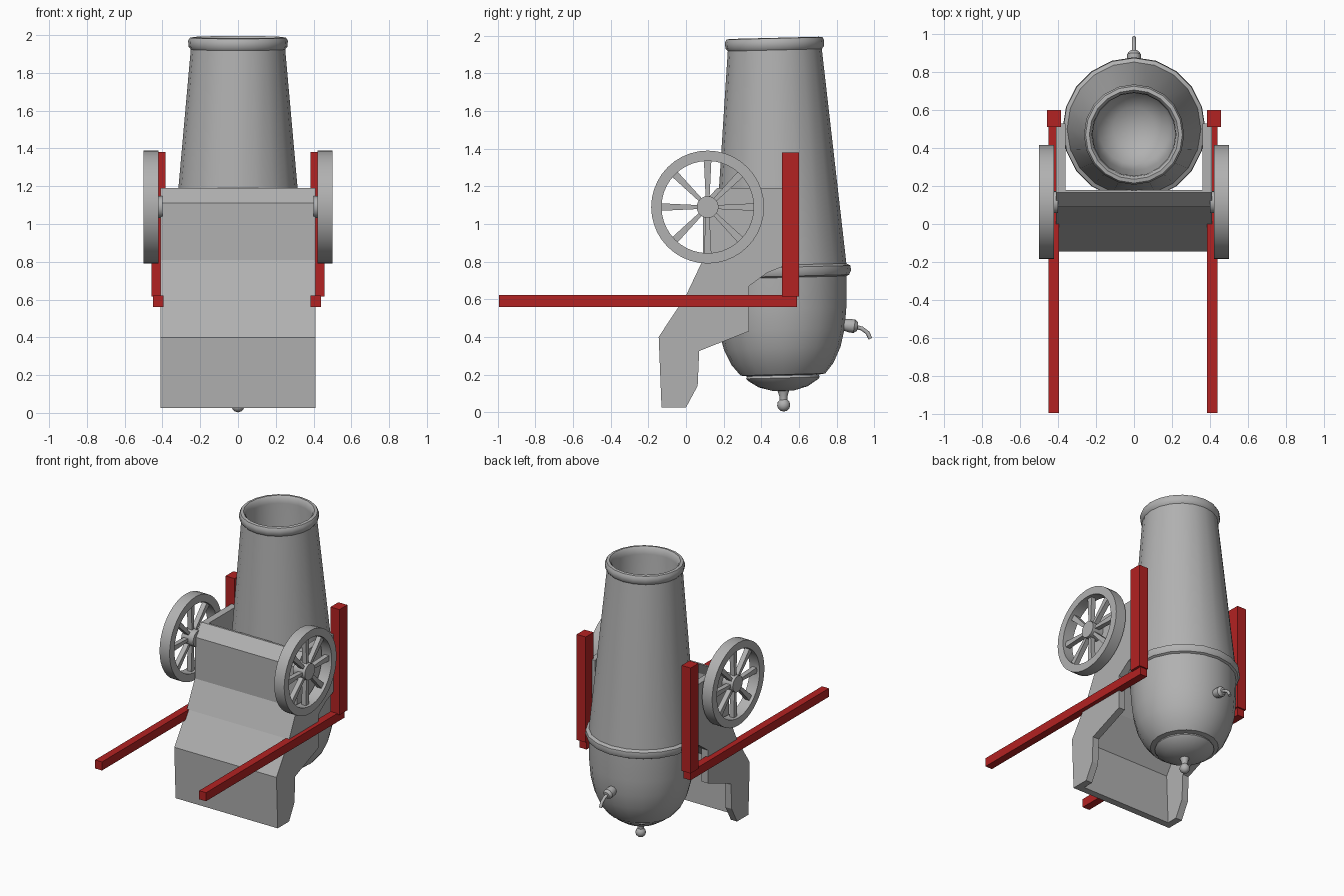
import bpy, bmesh, math
from mathutils import Matrix, Vector

cube = bpy.data.objects.get("Cube")
if cube:
    bpy.data.objects.remove(cube, do_unlink=True)


def material(name, rgb):
    m = bpy.data.materials.new(name)
    m.use_nodes = True
    m.diffuse_color = (*rgb, 1)
    m.node_tree.nodes["Principled BSDF"].inputs["Base Color"].default_value = (*rgb, 1)
    return m


GREY = material("iron_grey", (0.44, 0.44, 0.44))
RED = material("painted_red", (0.45, 0.016, 0.016))


def finish(name, bm, mat, smooth=False):
    bmesh.ops.recalc_face_normals(bm, faces=bm.faces)
    mesh = bpy.data.meshes.new(name)
    bm.to_mesh(mesh)
    bm.free()
    mesh.materials.append(mat)
    ob = bpy.data.objects.new(name, mesh)
    bpy.context.collection.objects.link(ob)
    if smooth:
        bpy.ops.object.select_all(action='DESELECT')
        ob.select_set(True)
        bpy.context.view_layer.objects.active = ob
        bpy.ops.object.shade_smooth_by_angle(angle=math.radians(35))
    return ob


def lathe(name, profile, steps, closed=False, smooth=True):
    """Spin (radius, height) points around z."""
    bm = bmesh.new()
    vs = [bm.verts.new((r, 0, z)) for r, z in profile]
    pairs = list(zip(vs, vs[1:])) + ([(vs[-1], vs[0])] if closed else [])
    edges = [bm.edges.new(p) for p in pairs]
    bmesh.ops.spin(bm, geom=vs + edges, cent=(0, 0, 0), axis=(0, 0, 1),
                   angle=math.tau, steps=steps, use_merge=True)
    bmesh.ops.remove_doubles(bm, verts=bm.verts, dist=0.0005)
    return finish(name, bm, GREY, smooth)


def slab(name, outline, x0, x1):
    """Extrude a (y, z) outline from x0 to x1."""
    bm = bmesh.new()
    face = bm.faces.new([bm.verts.new((x0, y, z)) for y, z in outline])
    new = bmesh.ops.extrude_face_region(bm, geom=[face])["geom"]
    bmesh.ops.translate(bm, vec=(x1 - x0, 0, 0),
                        verts=[v for v in new if isinstance(v, bmesh.types.BMVert)])
    return finish(name, bm, GREY)


def box(name, low, high, mat):
    bm = bmesh.new()
    low, high = Vector(low), Vector(high)
    bmesh.ops.create_cube(bm, size=1, matrix=Matrix.Translation((low + high) / 2)
                          @ Matrix.Diagonal((*(high - low), 1)))
    return finish(name, bm, mat)


# Barrel with breech, bands and bore, leaning slightly forward
breech = [(0, 0.112), (0.06, 0.115), (0.13, 0.135), (0.185, 0.17), (0.196, 0.182),
          (0.19, 0.195), (0.225, 0.2), (0.27, 0.255), (0.31, 0.34), (0.335, 0.44),
          (0.346, 0.55), (0.35, 0.715)]
band = [(0.365, 0.722), (0.376, 0.745), (0.373, 0.77), (0.352, 0.782)]
muzzle = [(0.25, 1.925), (0.262, 1.94), (0.264, 1.97), (0.255, 1.987), (0.235, 1.99),
          (0.222, 1.975), (0.218, 1.94)]
bore = [(0.22, 0.75), (0.19, 0.65), (0.11, 0.58), (0, 0.56)]
knob = [(0, 0.003)] + [(0.035 * math.sin(a), 0.038 - 0.035 * math.cos(a))
                       for a in (0.5, 1, 1.5, 2, 2.5)] + [(0.022, 0.085), (0.032, 0.118)]
for ob in (lathe("barrel", breech + band + muzzle + bore, 20),
           lathe("breech_knob", knob, 16)):
    ob.location = (0, 0.52, 0)
    ob.rotation_euler.x = 0.025

# Fuse socket and cord
socket = lathe("fuse_socket", [(0.03, 0), (0.036, 0.035), (0.036, 0.06), (0.022, 0.078),
                               (0, 0.08)], 12)
socket.location = (0, 0.835, 0.465)
socket.rotation_euler.x = -math.pi / 2 - 0.15
curve = bpy.data.curves.new("fuse_cord", 'CURVE')
curve.dimensions = '3D'
curve.bevel_depth = 0.011
curve.bevel_resolution = 2
curve.use_fill_caps = True
path = [(0.9, 0.455), (0.935, 0.444), (0.965, 0.422), (0.98, 0.39)]
spline = curve.splines.new('POLY')
spline.points.add(len(path) - 1)
for point, (y, z) in zip(spline.points, path):
    point.co = (0, y, z, 1)
curve.materials.append(GREY)
bpy.context.collection.objects.link(bpy.data.objects.new("fuse_cord", curve))

# Carriage: bent front panel between two side cheeks
front = [(-0.13, 0.025), (-0.145, 0.4), (0, 0.62), (0.09, 0.81), (0.09, 1.11), (0.165, 1.19)]
cheek = front + [(0.53, 1.19), (0.53, 0.78), (0.43, 0.74), (0.335, 0.67), (0.335, 0.43),
                 (0.07, 0.325), (0.062, 0.14), (0, 0.025)]
inner = [(0.18, 1.19), (0.14, 1.1), (0.14, 0.8), (0.045, 0.6), (-0.095, 0.385), (-0.08, 0.025)]
slab("carriage_front", front + inner, -0.37, 0.37)
for side, s in (("left", 1), ("right", -1)):
    slab(side + "_cheek", cheek, s * 0.36, s * 0.41)


def spokes(name, count):
    bm = bmesh.new()
    for i in range(count):
        # Tapered bar, wider toward the rim
        bar = bmesh.ops.create_cube(bm, size=1)["verts"]
        for v in bar:
            out = v.co.x > 0
            v.co = (0.25 if out else 0.04, v.co.y * (0.04 if out else 0.02), v.co.z * 0.035)
        bmesh.ops.rotate(bm, verts=bar, matrix=Matrix.Rotation(math.tau * i / count, 3, 'Z'))
    return finish(name, bm, GREY)


# Wheels and red frame on both sides
for side, s in (("left", 1), ("right", -1)):
    rim = lathe(side + "_wheel_rim", [(0.245, -0.04), (0.3, -0.04), (0.3, 0.04), (0.245, 0.04)],
                40, closed=True)
    hub = lathe(side + "_wheel_hub", [(0, -0.06), (0.058, -0.06), (0.058, 0.036), (0, 0.036)], 20)
    for ob in (rim, hub, spokes(side + "_wheel_spokes", 8)):
        ob.location = (s * 0.46, 0.115, 1.09)
        ob.rotation_euler.y = s * math.pi / 2
    shift = -0.005
    xs = sorted((s * 0.39 + shift, s * 0.445 + shift))
    box(side + "_shaft", (xs[0], -0.995, 0.56), (xs[1], 0.59, 0.622), RED)
    xs = sorted((s * 0.385, s * 0.457))
    box(side + "_upright", (xs[0], 0.51, 0.615), (xs[1], 0.6, 1.38), RED)
